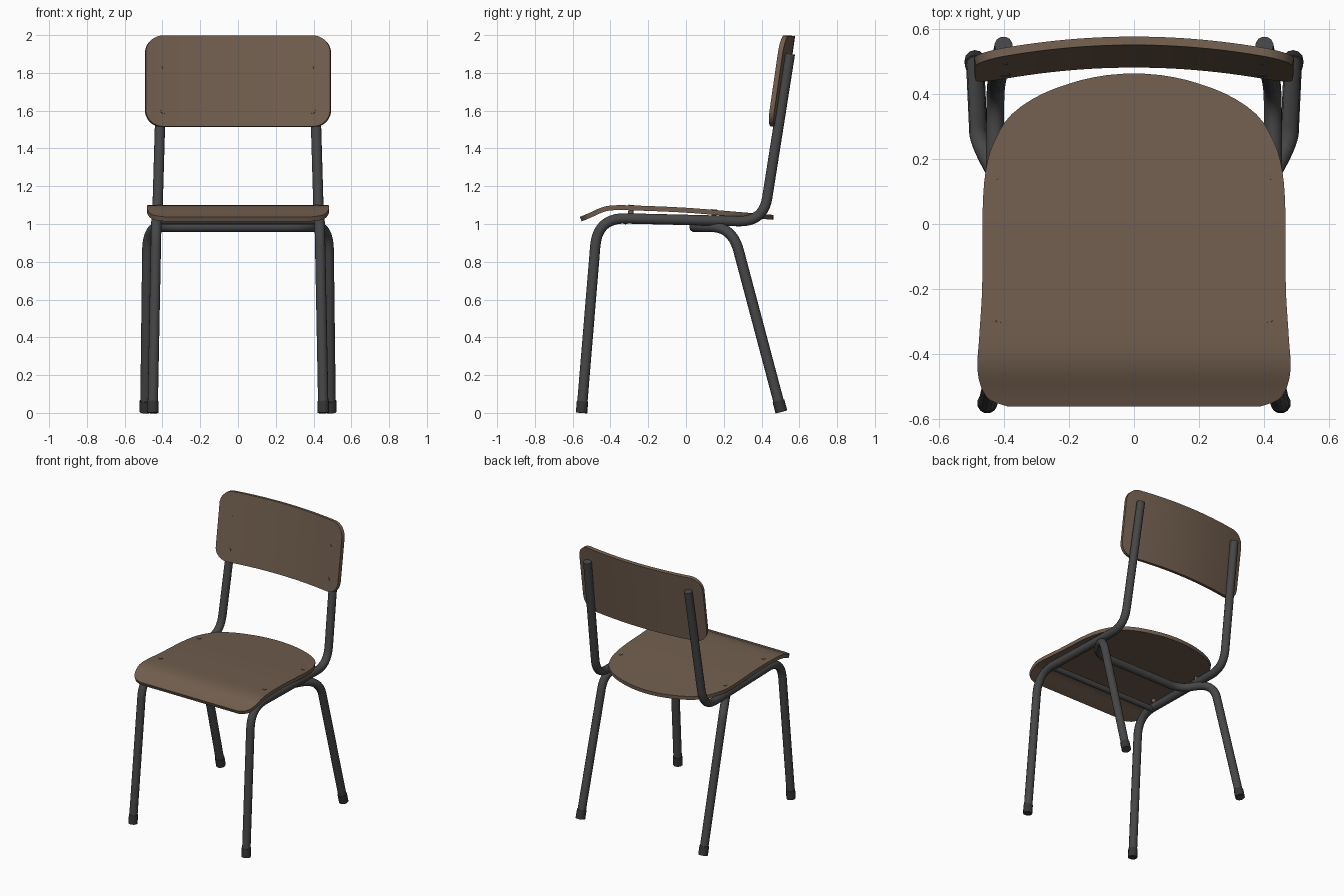
import bpy, bmesh, math
from mathutils import Vector

if "Cube" in bpy.data.objects:
    bpy.data.objects.remove(bpy.data.objects["Cube"])


def material(name, rgb):
    m = bpy.data.materials.new(name)
    m.diffuse_color = (*rgb, 1)
    m.use_nodes = True
    m.node_tree.nodes["Principled BSDF"].inputs["Base Color"].default_value = m.diffuse_color
    return m


WOOD = material("brown wood", (0.165, 0.112, 0.077))
STEEL = material("dark grey steel", (0.062, 0.062, 0.064))
RUBBER = material("black rubber", (0.036, 0.036, 0.038))


def interp(pts, t):
    """Smooth (Catmull-Rom style) interpolation through (t, value) pairs."""
    n = len(pts)
    i = max(0, min(n - 2, sum(p[0] <= t for p in pts) - 1))

    def slope(k):
        a, b = pts[max(k - 1, 0)], pts[min(k + 1, n - 1)]
        return (b[1] - a[1]) / (b[0] - a[0])
    (t0, v0), (t1, v1) = pts[i], pts[i + 1]
    h = t1 - t0
    s = (t - t0) / h
    return ((2*s**3 - 3*s**2 + 1) * v0 + (s**3 - 2*s**2 + s) * h * slope(i)
            + (3*s**2 - 2*s**3) * v1 + (s**3 - s**2) * h * slope(i + 1))


def activate(ob):
    bpy.ops.object.select_all(action='DESELECT')
    ob.select_set(True)
    bpy.context.view_layer.objects.active = ob


def finish(ob, mat, angle=35):
    ob.data.materials.clear()
    ob.data.materials.append(mat)
    activate(ob)
    bpy.ops.object.shade_smooth_by_angle(angle=math.radians(angle))
    return ob


def sheet(name, rows, width, point, offset, nu=24):
    """Bent plywood sheet: rows of points across a varying half width, then thickened."""
    bm = bmesh.new()
    grid = [[bm.verts.new(point(width(r) * (2 * i / nu - 1), r)) for i in range(nu + 1)]
            for r in rows]
    for a, b in zip(grid, grid[1:]):
        for i in range(nu):
            bm.faces.new((a[i], a[i + 1], b[i + 1], b[i]))
    me = bpy.data.meshes.new(name)
    bm.to_mesh(me)
    bm.free()
    ob = bpy.data.objects.new(name, me)
    bpy.context.collection.objects.link(ob)
    activate(ob)
    mod = ob.modifiers.new("thickness", 'SOLIDIFY')
    mod.thickness, mod.offset = 0.026, offset
    bpy.ops.object.modifier_apply(modifier=mod.name)
    return finish(ob, WOOD)


def fillet(pts, cuts, n=10):
    """Round the inner corners of a path, starting each bend a given distance away."""
    pts = [Vector(p) for p in pts]
    out = [pts[0]]
    for a, p, b, c in zip(pts, pts[1:], pts[2:], cuts):
        s, e = p + (a - p).normalized() * c, p + (b - p).normalized() * c
        out += [s * (1 - t)**2 + p * 2 * t * (1 - t) + e * t * t
                for t in (i / n for i in range(n + 1))]
    return out + [pts[-1]]


def tube(name, path, r, mat):
    cu = bpy.data.curves.new(name, 'CURVE')
    cu.dimensions = '3D'
    cu.bevel_depth, cu.bevel_resolution, cu.use_fill_caps = r, 4, True
    sp = cu.splines.new('POLY')
    sp.points.add(len(path) - 1)
    for q, p in zip(sp.points, path):
        q.co = (*p, 1)
    ob = bpy.data.objects.new(name, cu)
    bpy.context.collection.objects.link(ob)
    activate(ob)
    bpy.ops.object.convert(target='MESH')
    return finish(bpy.context.object, mat, 50)


def spaced(a, b, n):
    """Values from a to b, bunched towards both ends."""
    return [a + (b - a) * (1 - math.cos(math.pi * i / n)) / 2 for i in range(n + 1)]


# Seat: rounded front corners, arched back edge, front lip rolled down
SEAT_W = [(-0.562, 0.39), (-0.545, 0.44), (-0.51, 0.468), (-0.45, 0.482), (-0.35, 0.477),
          (-0.2, 0.468), (0.08, 0.465), (0.2, 0.45), (0.28, 0.418), (0.34, 0.375),
          (0.40, 0.285), (0.44, 0.175), (0.458, 0.09), (0.464, 0.02)]
SEAT_Z = [(-0.562, 1.038), (-0.52, 1.055), (-0.44, 1.09), (-0.38, 1.099), (-0.25, 1.097),
          (0.0, 1.086), (0.25, 1.066), (0.464, 1.048)]


def seat_z(y):
    return interp(SEAT_Z, y)


sheet("seat", spaced(-0.562, 0.464, 44), lambda y: interp(SEAT_W, y),
      lambda x, y: (x, y, seat_z(y)), -1)

# Backrest: leaning panel, curved around the sitter, rounded corners
BOTTOM, TOP, HALF, CORNER = 1.517, 1.998, 0.488, 0.09


def back_width(z):
    d = max(0, CORNER - min(z - BOTTOM, TOP - z))
    return HALF - CORNER + math.sqrt(max(0, CORNER**2 - d**2))


def back_y(x, z):
    return 0.482 + 0.145 * (z - BOTTOM) - 0.052 * (x / HALF)**2


sheet("backrest", spaced(BOTTOM, TOP, 30), back_width,
      lambda x, z: (x, back_y(x, z), z), -1)

# Side frames: front leg, seat rail and back post in one bent tube
for s, side in ((-1, "left"), (1, "right")):
    foot, knee = (s * 0.452, -0.553, 0.005), (s * 0.432, -0.468, 1.033)
    tube(f"side_frame_{side}",
         fillet([foot, knee, (s * 0.428, 0.41, 1.012), (s * 0.402, 0.55, 1.9)],
                [0.15, 0.13]), 0.028, STEEL)
    f, k = Vector(foot), Vector(knee)
    f.z = 0
    tube(f"front_foot_{side}", [f, f.lerp(k, 0.06)], 0.031, RUBBER)

# Rear legs: one tube bent under the seat
hip, heel = (0.478, 0.245, 0.985), (0.49, 0.505, 0.005)
right = [heel, hip, (0.36, 0.045, 0.985)]
left = [(-x, y, z) for x, y, z in reversed(right)]
tube("rear_legs", fillet(right + left, [0.13, 0.09, 0.09, 0.13]), 0.028, STEEL)
for s, side in ((-1, "left"), (1, "right")):
    f, k = (Vector((s * p[0], p[1], p[2])) for p in (heel, hip))
    tube(f"rear_foot_{side}", [f, f.lerp(k, 0.06)], 0.032, RUBBER)

# Front cross bar under the seat
tube("cross_bar", [(-0.43, -0.32, 1.018), (0.43, -0.32, 1.018)], 0.02, STEEL)

# Rivets in the seat and backrest
for s, side in ((-1, "left"), (1, "right")):
    for y, place in ((0.15, "rear"), (-0.29, "front")):
        p = Vector((s * 0.415, y, seat_z(y)))
        up = Vector((0, 0.06, 1)).normalized()
        tube(f"seat_rivet_{place}_{side}", [p - up * 0.05, p + up * 0.003], 0.014, WOOD)
    for z, r, place in ((1.6, 0.015, "lower"), (1.83, 0.007, "upper")):
        p = Vector((s * 0.395, back_y(0.395, z), z))
        out = Vector((-s * 0.15, -1, 0.145)).normalized()
        tube(f"back_rivet_{place}_{side}", [p - out * 0.03, p + out * 0.003], r, WOOD)
